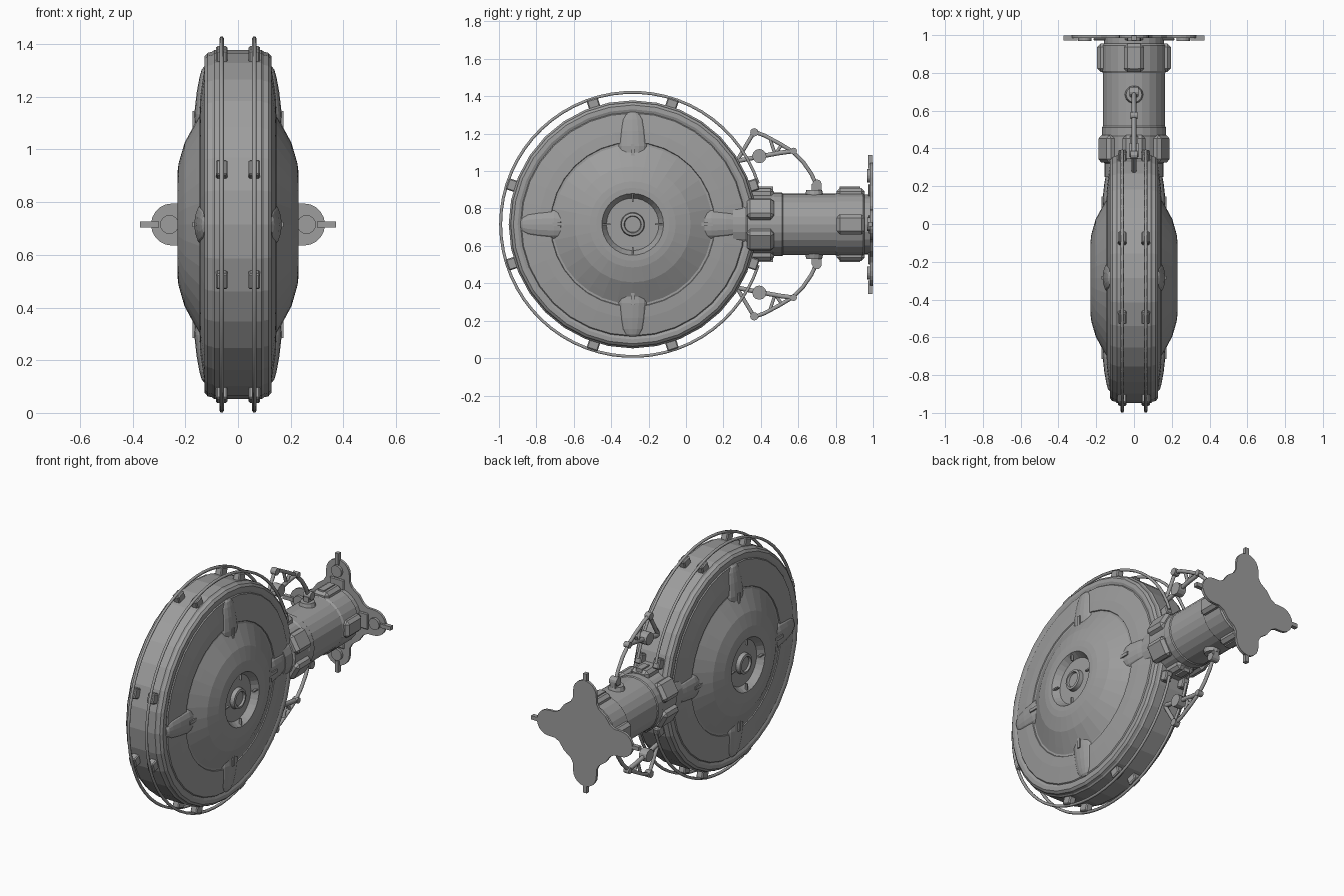
import bpy, bmesh
from math import sin, cos, pi, radians
from mathutils import Matrix, Vector

if "Cube" in bpy.data.objects:
    bpy.data.objects.remove(bpy.data.objects["Cube"])

HUB = Vector((0, -0.285, 0.715))      # centre of the big disc (axis along x)
AXIS_Z = 0.715                        # height of the tunnel axis (along y)

GREY = bpy.data.materials.new("dark_grey")
GREY.diffuse_color = (0.34, 0.34, 0.34, 1)
GREY.use_nodes = True
GREY.node_tree.nodes["Principled BSDF"].inputs["Base Color"].default_value = GREY.diffuse_color


def finish(name, bm):
    bmesh.ops.recalc_face_normals(bm, faces=bm.faces)
    me = bpy.data.meshes.new(name)
    bm.to_mesh(me)
    bm.free()
    me.materials.append(GREY)
    ob = bpy.data.objects.new(name, me)
    bpy.context.collection.objects.link(ob)
    return ob


def loft(bm, rings):
    """Skin a list of equal-length closed point rings and cap both ends."""
    vr = [[bm.verts.new(p) for p in r] for r in rings]
    n = len(vr[0])
    for a, b in zip(vr, vr[1:]):
        for i in range(n):
            j = (i + 1) % n
            bm.faces.new((a[i], a[j], b[j], b[i]))
    bm.faces.new(vr[0])
    bm.faces.new(vr[-1])


def lathe(name, profile, axis, origin, segs):
    """Profile of (position, radius) spun round the x or y axis."""
    bm = bmesh.new()
    rings = []
    for p, r in profile:
        ring = []
        for i in range(segs):
            c, s = r * cos(2 * pi * i / segs), r * sin(2 * pi * i / segs)
            v = Vector((p, c, s)) if axis == 'x' else Vector((c, p, s))
            ring.append(v + origin)
        rings.append(ring)
    loft(bm, rings)
    return finish(name, bm)


def box(bm, lo, hi, m=Matrix(), bevel=0.0):
    """Box between two corners, chamfered, then moved by m."""
    lo, hi = Vector(lo), Vector(hi)
    t = bmesh.new()
    bmesh.ops.create_cube(t, size=1, matrix=Matrix.Translation((lo + hi) / 2)
                          @ Matrix.Diagonal((*(hi - lo), 1)))
    if bevel:
        bmesh.ops.bevel(t, geom=t.edges[:], offset=bevel, segments=1, affect='EDGES')
    t.transform(m)
    me = bpy.data.meshes.new("tmp")
    t.to_mesh(me)
    t.free()
    bm.from_mesh(me)
    bpy.data.meshes.remove(me)


def drum(bm, r, depth, m, segs=12, r2=None):
    bmesh.ops.create_cone(bm, cap_ends=True, segments=segs, radius1=r,
                          radius2=r if r2 is None else r2, depth=depth, matrix=m)


def bar(name, pts, radius):
    """Round rod along a path."""
    cu = bpy.data.curves.new(name, 'CURVE')
    cu.dimensions = '3D'
    cu.bevel_depth, cu.bevel_resolution, cu.use_fill_caps = radius, 1, True
    sp = cu.splines.new('POLY')
    sp.points.add(len(pts) - 1)
    for q, p in zip(sp.points, pts):
        q.co = (*p, 1)
    cu.materials.append(GREY)
    ob = bpy.data.objects.new(name, cu)
    bpy.context.collection.objects.link(ob)
    bpy.context.view_layer.objects.active = ob
    bpy.ops.object.select_all(action='DESELECT')
    ob.select_set(True)
    bpy.ops.object.convert(target='MESH')


def spin_x(deg):
    return Matrix.Translation(HUB) @ Matrix.Rotation(radians(deg), 4, 'X')


def spin_y(deg):
    return Matrix.Translation((0, 0, AXIS_Z)) @ Matrix.Rotation(radians(deg), 4, 'Y')


# Main disc: hub, recess, dome, side face, rim lip and plain rim
half = [(0.205, 0.03), (0.205, 0.042), (0.218, 0.046), (0.215, 0.06), (0.19, 0.064),
        (0.19, 0.14), (0.222, 0.16), (0.23, 0.165), (0.23, 0.195), (0.226, 0.23),
        (0.203, 0.31), (0.16, 0.39), (0.141, 0.425), (0.141, 0.437), (0.146, 0.44),
        (0.142, 0.5), (0.128, 0.595), (0.122, 0.60), (0.128, 0.615), (0.127, 0.638),
        (0.115, 0.652), (0.098, 0.656), (0.09, 0.663)]
lathe("disc_body", half + [(-x, r) for x, r in reversed(half)], 'x', HUB, 32)

# Tapered pods on both faces, with a slim key at the inner end
pods, keys = bmesh.new(), bmesh.new()
stations = [(0.375, 0.065, 0.150), (0.385, 0.083, 0.164), (0.42, 0.086, 0.166),
            (0.50, 0.077, 0.157), (0.56, 0.064, 0.146), (0.588, 0.046, 0.138),
            (0.60, 0.022, 0.128)]
for side in (0, 180):
    for a in range(0, 360, 90):
        m = spin_x(a) @ Matrix.Rotation(radians(side), 4, 'Z')
        rings = []
        for r, w, h in stations:
            arch = [(0.1 + (h - 0.1) * max(sin(pi * k / 8), 0) ** 0.6, w * cos(pi * k / 8))
                    for k in range(9)]
            rings.append([m @ Vector((x, y, r)) for x, y in arch])
        loft(pods, rings)
        box(keys, (0.14, -0.01, 0.365), (0.172, 0.01, 0.43), m)
        box(keys, (0.21, -0.004, 0.12), (0.225, 0.004, 0.17), m)
finish("disc_pods", pods)
finish("disc_keys", keys)

# Two guard rails round the rim, clipped either side of each quarter point
clips = bmesh.new()
for s in (-1, 1):
    x = s * 0.062
    arc = [HUB + Vector((x, 0.706 * cos(t), 0.706 * sin(t)))
           for t in [radians(18 + 324 * i / 56) for i in range(57)]]
    bar("guard_rail", arc, 0.009)
    for k in range(4):
        for d in (-18, 18):
            box(clips, (x - 0.022, -0.031, 0.645), (x + 0.022, 0.031, 0.704),
                spin_x(90 * k + d), 0.006)
finish("rail_clips", clips)

# Tunnel with collar and neck
lathe("tunnel", [(0.25, 0.155), (0.32, 0.155), (0.33, 0.166), (0.46, 0.166), (0.47, 0.17),
                 (0.512, 0.17), (0.518, 0.165), (0.80, 0.165), (0.81, 0.172),
                 (0.945, 0.172), (0.955, 0.16), (0.99, 0.16)],
      'y', Vector((0, 0, AXIS_Z)), 24)

# Chamfered blocks round both ends of the tunnel
blocks = bmesh.new()
for a in range(0, 360, 60):
    box(blocks, (-0.06, 0.325, 0.13), (0.06, 0.47, 0.193), spin_y(a), 0.018)
for a in range(0, 360, 90):
    box(blocks, (-0.053, 0.805, 0.13), (0.053, 0.955, 0.195), spin_y(a), 0.018)
for a in (0, 180):
    box(blocks, (-0.02, 0.39, 0.18), (0.02, 0.465, 0.202), spin_y(a))
    box(blocks, (-0.02, 0.82, 0.18), (0.02, 0.93, 0.202), spin_y(a))
finish("tunnel_blocks", blocks)

# Four-lobed end plate
lobe = [(0.158, -0.122), (0.175, -0.098), (0.205, -0.081)]
lobe += [(0.25 + 0.08 * cos(t), 0.08 * sin(t)) for t in [radians(-90 + 18 * i) for i in range(11)]]
lobe += [(0.205, 0.081), (0.175, 0.098), (0.158, 0.122), (0.143, 0.143)]
outline = []
for k in range(4):
    c, s = round(cos(k * pi / 2)), round(sin(k * pi / 2))
    outline += [(c * x - s * z, s * x + c * z) for x, z in lobe]
plate = bmesh.new()
loft(plate, [[(x, y, z + AXIS_Z) for x, z in outline] for y in (0.984, 1.0)])
finish("end_plate", plate)

# Lobe fittings: round boss and latch tab
fittings = bmesh.new()
for a in range(0, 360, 90):
    m = spin_y(a)
    box(fittings, (-0.012, 0.972, 0.30), (0.012, 0.998, 0.372), m)
    box(fittings, (-0.05, 0.972, 0.15), (0.05, 0.986, 0.215), m, 0.005)
    drum(fittings, 0.036, 0.02, m @ Matrix.Translation((0, 0.978, 0.26))
         @ Matrix.Rotation(pi / 2, 4, 'X'), 16)
finish("plate_fittings", fittings)

# Braced arms above and below the tunnel
paths = [([(0.365, 0.495), (0.42, 0.475), (0.50, 0.432), (0.57, 0.39), (0.625, 0.335),
           (0.67, 0.27), (0.70, 0.205)], 0.012),
         ([(0.365, 0.495), (0.32, 0.42), (0.27, 0.335)], 0.012),
         ([(0.28, 0.34), (0.39, 0.362), (0.50, 0.382), (0.575, 0.392)], 0.014),
         ([(0.45, 0.455), (0.475, 0.378)], 0.010),
         ([(0.51, 0.425), (0.48, 0.378)], 0.010)]
joints = bmesh.new()
for s in (-1, 1):
    for pts, r in paths:
        bar("arm_strut", [(0, y, AXIS_Z + s * h) for y, h in pts], r)
    m = spin_y(0 if s > 0 else 180)
    for y, h, r, w in ((0.392, 0.365, 0.038, 0.05), (0.365, 0.492, 0.022, 0.035),
                       (0.575, 0.392, 0.018, 0.035), (0.70, 0.215, 0.025, 0.05)):
        drum(joints, r, w, m @ Matrix.Translation((0, y, h)) @ Matrix.Rotation(pi / 2, 4, 'Y'))
    drum(joints, 0.05, 0.03, m @ Matrix.Translation((0, 0.685, 0.169)), 12, 0.042)
    box(joints, (-0.018, 0.67, 0.17), (0.018, 0.725, 0.215), m)
finish("arm_joints", joints)
